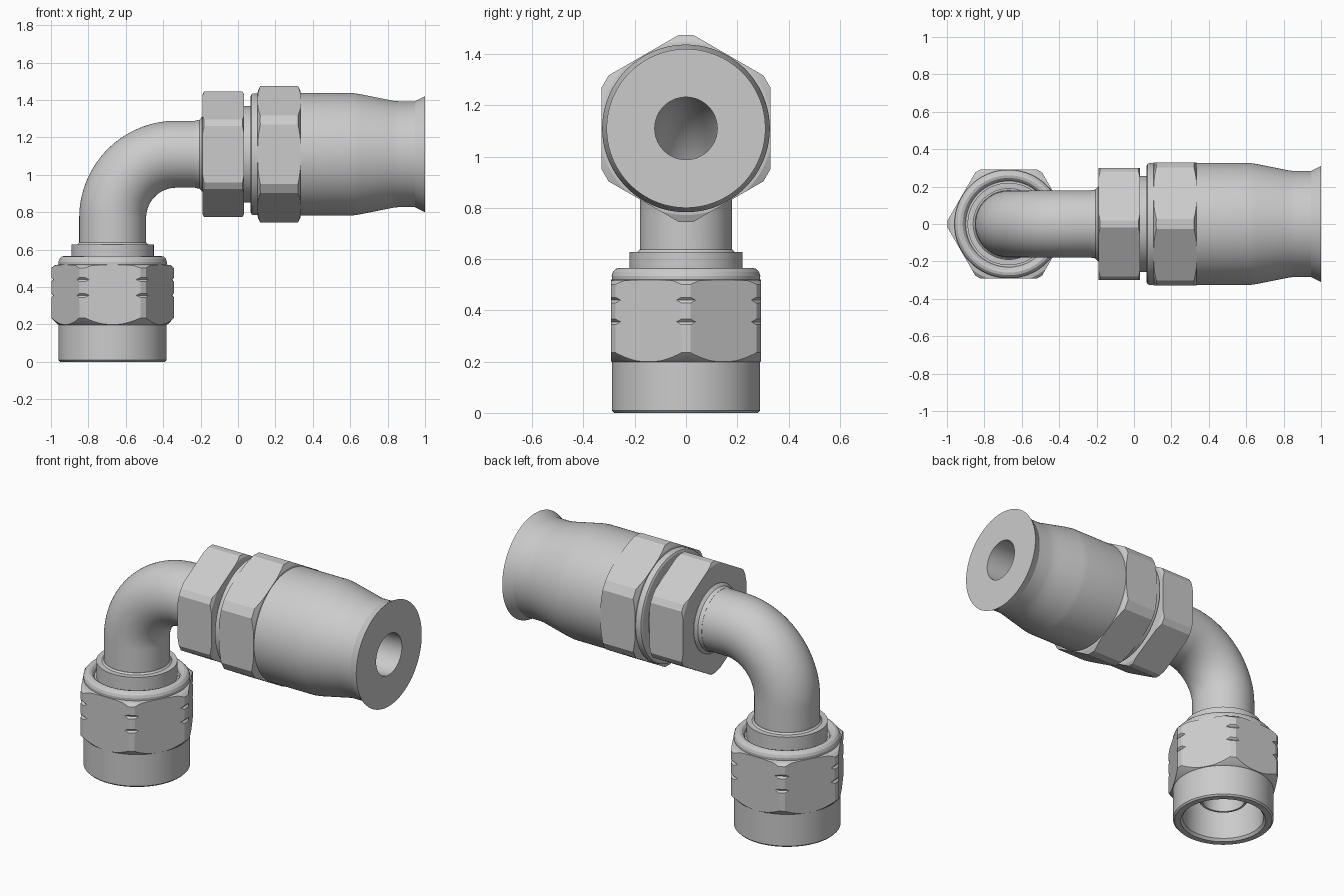
import bpy, bmesh
from math import sin, cos, pi, radians, sqrt
from mathutils import Vector

if "Cube" in bpy.data.objects:
    bpy.data.objects.remove(bpy.data.objects["Cube"])

NX, AZ = -0.67, 1.11          # x of the vertical axis, z of the horizontal axis
BORE = 0.122


def place(axis, x, y, h):
    """Local (x, y, height along axis) to world."""
    return Vector((NX + x, y, h)) if axis == 'Z' else Vector((h, -y, AZ + x))


def skin(name, rings, close):
    """Join rings of points with quads; close wraps the last ring to the first."""
    bm = bmesh.new()
    vs = [[bm.verts.new(p) for p in ring] for ring in rings]
    n = len(vs[0])
    for i in range(len(vs) if close else len(vs) - 1):
        a, b = vs[i], vs[(i + 1) % len(vs)]
        for j in range(n):
            k = (j + 1) % n
            bm.faces.new((a[j], a[k], b[k], b[j]))
    if not close:
        bm.faces.new(vs[0])
        bm.faces.new(vs[-1])
    bmesh.ops.recalc_face_normals(bm, faces=bm.faces)
    me = bpy.data.meshes.new(name)
    bm.to_mesh(me)
    bm.free()
    ob = bpy.data.objects.new(name, me)
    bpy.context.collection.objects.link(ob)
    return ob


def activate(ob):
    bpy.ops.object.select_all(action='DESELECT')
    ob.select_set(True)
    bpy.context.view_layer.objects.active = ob


def smooth(ob):
    activate(ob)
    bpy.ops.object.shade_smooth_by_angle(angle=radians(20))


def lathe(name, axis, profile, n=96):
    """Revolve a closed (radius, height) profile."""
    return skin(name, [[place(axis, r * cos((j + .5) * 2 * pi / n), r * sin((j + .5) * 2 * pi / n), h)
                        for j in range(n)] for r, h in profile], True)


def hex_trim(ob, axis, flat, corner, h0, h1):
    """Intersect a turned part with a hexagonal bar whose corners are cut flat."""
    half = (flat / cos(pi / 6) - corner) * sqrt(3)
    pts = []
    for k in range(6):
        c, s = cos(k * pi / 3), sin(k * pi / 3)
        for t in (-half, half):
            pts.append((corner * c - t * s, corner * s + t * c))
    bar = skin("hex_cutter", [[place(axis, x, y, h) for x, y in pts] for h in (h0, h1)], False)
    bar.hide_render = True
    mod = ob.modifiers.new("hex", 'BOOLEAN')
    mod.operation, mod.solver, mod.object = 'INTERSECT', 'EXACT', bar
    activate(ob)
    bpy.ops.object.modifier_apply(modifier=mod.name)
    bpy.data.objects.remove(bar)
    smooth(ob)


# swivel nut: plain skirt, hex with corner notches, rounded shoulder
notches = []
for z in (0.355, 0.44):
    notches += [(0.36, z - 0.045), (0.328, z - 0.011), (0.318, z), (0.328, z + 0.011), (0.36, z + 0.045)]
# keep the notch flanks just outside the hex corners
notches = [(r, h) for r, h in notches if r < 0.35]
nut = lathe("swivel_nut", 'Z', [
    (0.245, 0.0), (0.28, 0.0), (0.289, 0.009), (0.289, 0.198), (0.296, 0.202), (0.33, 0.237),
    *notches, (0.33, 0.50), (0.312, 0.516), (0.289, 0.52), (0.290, 0.535), (0.285, 0.55),
    (0.274, 0.562), (0.26, 0.566), (0.246, 0.562), (0.235, 0.55), (0.23, 0.535),
    (0.2, 0.535), (0.2, 0.42), (0.232, 0.40), (0.232, 0.015)])
hex_trim(nut, 'Z', 0.2925, 0.328, -0.1, 0.7)

# seat nose inside the nut and the collar above it
smooth(lathe("seat_collar", 'Z', [
    (BORE, 0.13), (0.135, 0.13), (0.205, 0.235), (0.205, 0.41), (0.22, 0.43), (0.22, 0.628),
    (0.19, 0.628), (0.181, 0.637), (0.15, 0.637), (0.15, 0.32), (BORE, 0.30)]))

# elbow tube: hollow sweep through a quarter bend
R = 0.34
path = [(Vector((NX, 0, 0.30)), 0.0)]
for i in range(33):
    a = i * pi / 64
    path.append((Vector((NX + R - R * cos(a), 0, AZ - R + R * sin(a))), a))
path.append((Vector((0.2, 0, AZ)), pi / 2))


def section(c, a, r, n=64):
    side = Vector((-cos(a), 0, sin(a)))
    return [c + side * (r * cos(j * 2 * pi / n)) + Vector((0, r * sin(j * 2 * pi / n), 0)) for j in range(n)]


smooth(skin("elbow_tube", [section(c, a, 0.179) for c, a in path]
            + [section(c, a, BORE) for c, a in reversed(path)], True))

# hex on the tube end, with a small fillet and the neck behind it
tube_hex = lathe("tube_hex", 'X', [
    (0.15, -0.23), (0.180, -0.23), (0.184, -0.207), (0.2, -0.192), (0.2, -0.19), (0.318, -0.19),
    (0.348, -0.175), (0.348, 0.018), (0.318, 0.033), (0.258, 0.033), (0.258, 0.09), (0.15, 0.09)])
hex_trim(tube_hex, 'X', 0.30, 0.335, -0.5, 0.5)

# hose socket: rounded lip, hex, tapered sleeve and flared end
socket = lathe("hose_socket", 'X', [
    (0.15, 0.068), (0.312, 0.068), (0.322, 0.073), (0.326, 0.083), (0.326, 0.105), (0.338, 0.106),
    (0.372, 0.122), (0.372, 0.318), (0.338, 0.334), (0.327, 0.335), (0.327, 0.615), (0.322, 0.65),
    (0.294, 0.79), (0.286, 0.83), (0.283, 0.86), (0.283, 0.945), (0.31, 1.0),
    (BORE, 1.0), (BORE, 0.2), (0.15, 0.19)])
hex_trim(socket, 'X', 0.330, 0.365, -0.2, 1.2)
